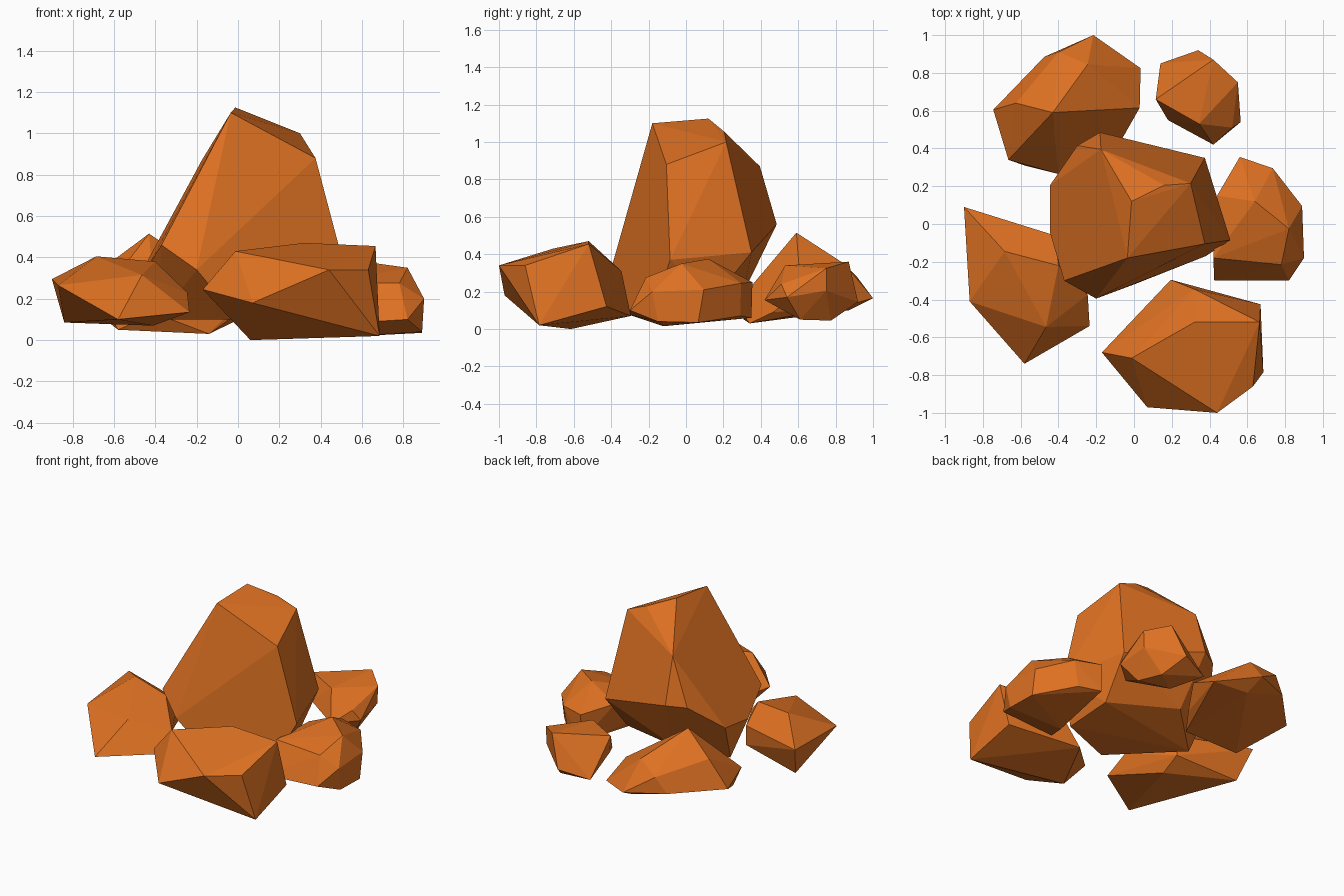
import bpy, bmesh, math

orange = bpy.data.materials.new("orange_rock")
orange.diffuse_color = (0.73, 0.165, 0.016, 1)


def rock(name, corners):
    """Chipped boulder: the convex hull of a few corner points, flat shaded."""
    bm = bmesh.new()
    for c in corners:
        bm.verts.new(c)
    hull = bmesh.ops.convex_hull(bm, input=bm.verts[:])
    extra = {v for v in hull["geom_interior"] + hull["geom_unused"]
             if isinstance(v, bmesh.types.BMVert)}
    bmesh.ops.delete(bm, geom=list(extra), context='VERTS')
    bmesh.ops.dissolve_limit(bm, angle_limit=math.radians(5),
                             verts=bm.verts[:], edges=bm.edges[:])
    bmesh.ops.recalc_face_normals(bm, faces=bm.faces[:])
    mesh = bpy.data.meshes.new(name)
    bm.to_mesh(mesh)
    bm.free()
    mesh.materials.append(orange)
    bpy.context.collection.objects.link(bpy.data.objects.new(name, mesh))


# tall central boulder: crown, shoulder ring, undercut base
rock("tall_center_rock", [
    (-.035, -.18, 1.10), (-.013, .12, 1.125), (.16, .205, 1.055), (.30, .215, 1.0),
    (.375, -.105, .88), (-.175, .395, .87),
    (-.18, .485, .56), (-.30, .415, .55), (-.445, .205, .37), (-.445, -.045, .34),
    (-.37, -.30, .46), (-.20, -.395, .34), (.51, -.085, .37), (.375, .35, .41),
    (0, -.32, .1), (-.39, .07, .1), (.38, -.17, .1), (.35, .14, .15), (-.12, .31, .2)])

# wide slab at the front
rock("front_rock", [
    (-.17, -.68, .245), (-.013, -.71, .43), (.32, -.52, .47), (.665, -.52, .455),
    (.44, -1.0, .34), (.63, -.86, .34), (.07, -.97, .18), (.32, -.345, .31),
    (.67, -.425, .12), (.195, -.295, .07), (.685, -.785, .02), (.06, -.615, 0)])

# wedge at the left
rock("left_rock", [
    (-.9, .09, .295), (-.685, -.145, .405), (-.40, -.22, .38), (-.465, -.545, .315),
    (-.87, -.41, .265), (-.58, -.74, .1), (-.235, -.54, .135), (-.245, -.375, .23),
    (-.42, -.06, .28), (-.84, 0, .085), (-.41, -.07, .14), (-.41, -.2, .07)])

# peaked rock at the back left
rock("back_left_rock", [
    (-.43, .59, .515), (-.245, .845, .35), (-.4, .91, .285), (-.625, .64, .37),
    (-.475, .885, .18), (-.215, 1.0, .165), (.035, .825, .115), (.03, .615, .2),
    (-.055, .465, .09), (-.4, .265, .13), (-.665, .34, .21), (-.745, .605, .18),
    (-.58, .31, .05), (-.14, .34, .03), (-.2, .87, .1)])

# small rock at the back right
rock("back_right_rock", [
    (.115, .66, .34), (.345, .53, .34), (.42, .87, .36), (.52, .51, .24),
    (.55, .75, .325), (.545, .75, .205), (.565, .54, .17), (.42, .42, .155),
    (.18, .55, .2), (.125, .66, .22), (.14, .85, .1), (.34, .92, .145),
    (.25, .65, .06), (.48, .61, .05), (.42, .775, .045)])

# squat rock at the right
rock("right_rock", [
    (.64, .12, .375), (.82, -.025, .35), (.78, -.215, .275), (.42, -.18, .275),
    (.44, .15, .28), (.56, .355, .25), (.735, .295, .245), (.89, .095, .21),
    (.9, -.18, .2), (.82, -.3, .1), (.425, -.3, .075), (.89, .065, .035),
    (.89, -.15, .04), (.5, -.12, .015), (.56, .35, .06), (.7, .29, .07)])
